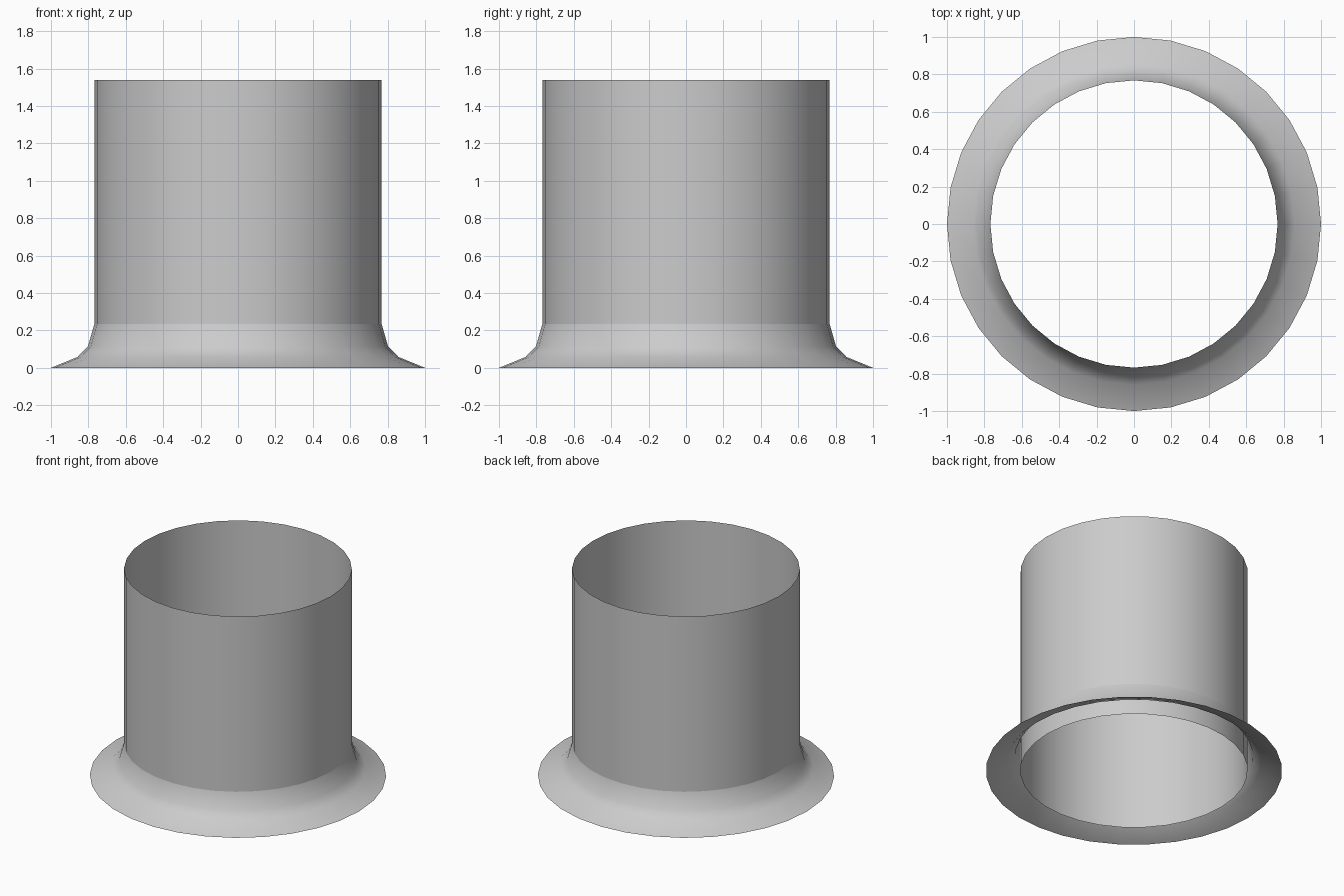
import bpy, bmesh, math

if "Cube" in bpy.data.objects:
    bpy.data.objects.remove(bpy.data.objects["Cube"])

SIDES = 32


def lathe(name, profile):
    """Open surface of revolution about z from (radius, height) points."""
    bm = bmesh.new()
    rings = []
    for r, z in profile:
        rings.append([bm.verts.new((r * math.cos(2 * math.pi * i / SIDES),
                                    r * math.sin(2 * math.pi * i / SIDES), z))
                      for i in range(SIDES)])
    for low, high in zip(rings, rings[1:]):
        for i in range(SIDES):
            j = (i + 1) % SIDES
            bm.faces.new((low[i], low[j], high[j], high[i]))
    for f in bm.faces:
        f.smooth = True
    mesh = bpy.data.meshes.new(name)
    bm.to_mesh(mesh)
    bm.free()
    obj = bpy.data.objects.new(name, mesh)
    bpy.context.collection.objects.link(obj)
    return obj


# Straight open pipe, running down to the ground inside the skirt
lathe("pipe", [(0.768, 0), (0.768, 1.54)])

# Flared flashing skirt around the foot of the pipe
lathe("flared_skirt", [(1.0, 0), (0.858, 0.058), (0.802, 0.115), (0.768, 0.235)])
